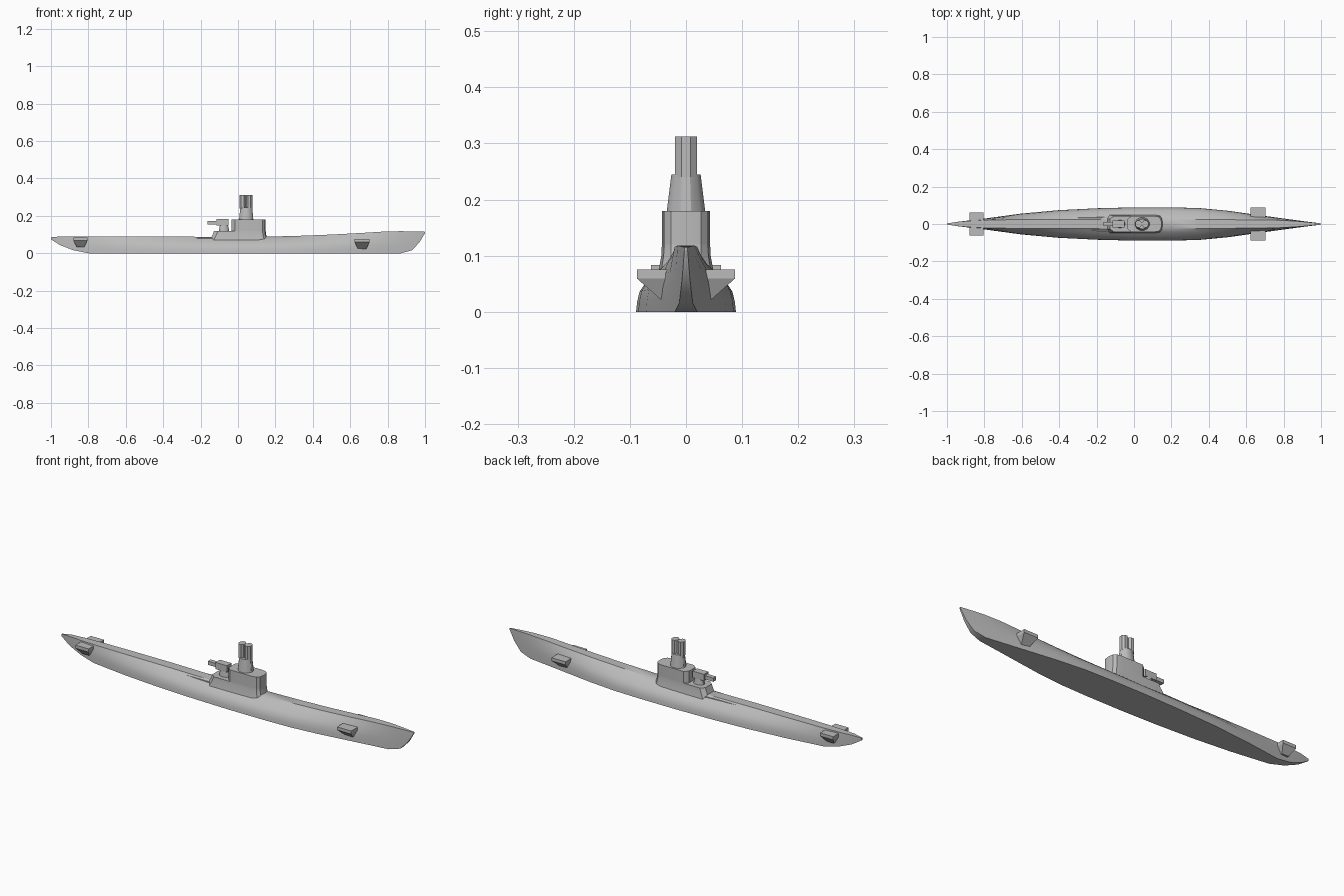
import bpy, bmesh, math

default = bpy.data.objects.get("Cube")
if default:
    bpy.data.objects.remove(default, do_unlink=True)

grey = bpy.data.materials.new("hull grey")
grey.use_nodes = True
colour = (0.5, 0.5, 0.5, 1)
grey.diffuse_color = colour
grey.node_tree.nodes["Principled BSDF"].inputs["Base Color"].default_value = colour


def loft(name, rings, angle=30):
    """Skin a list of equal rings and cap both ends."""
    bm = bmesh.new()
    loops = [[bm.verts.new(p) for p in ring] for ring in rings]
    n = len(loops[0])
    for a, b in zip(loops, loops[1:]):
        for i in range(n):
            j = (i + 1) % n
            bm.faces.new((a[i], a[j], b[j], b[i]))
    bm.faces.new(loops[0][::-1])
    bm.faces.new(loops[-1])
    bmesh.ops.recalc_face_normals(bm, faces=bm.faces)
    mesh = bpy.data.meshes.new(name)
    bm.to_mesh(mesh)
    bm.free()
    mesh.materials.append(grey)
    obj = bpy.data.objects.new(name, mesh)
    bpy.context.collection.objects.link(obj)
    bpy.ops.object.select_all(action='DESELECT')
    obj.select_set(True)
    bpy.context.view_layer.objects.active = obj
    bpy.ops.object.shade_smooth_by_angle(angle=math.radians(angle))
    return obj


def rect(x0, x1, y0, y1, z):
    return [(x0, y0, z), (x1, y0, z), (x1, y1, z), (x0, y1, z)]


def oval(cx, rx, ry, z, n=12, power=1.0):
    """Ellipse; a power below one squares it off."""
    pts = []
    for i in range(n):
        a = 2 * math.pi * (i + 0.5) / n
        c, s = math.cos(a), math.sin(a)
        pts.append((cx + rx * math.copysign(abs(c) ** power, c),
                    ry * math.copysign(abs(s) ** power, s), z))
    return pts


def tower_ring(x0, x1, w, z):
    """Square at the back, rounded at the front."""
    r = min(w, (x1 - x0) / 2)
    arc = [math.radians(a) for a in range(-90, 91, 30)]
    nose = [(x1 - r + r * math.cos(a) ** 0.7, w * math.copysign(abs(math.sin(a)) ** 0.7, math.sin(a)), z)
            for a in arc]
    return [(x0, -w * 0.6, z), (x0 + 0.02, -w, z)] + nose + [(x0 + 0.02, w, z), (x0, w * 0.6, z)]


# Hull stations: x, keel height, deck height, keel half width, deck half width
stations = [
    (-1, .074, .085, .003, .003), (-.95, .043, .09, .011, .011),
    (-.88, .016, .09, .019, .017), (-.8, 0, .09, .029, .021),
    (-.6, 0, .09, .056, .024), (-.4, 0, .09, .074, .025),
    (-.2, 0, .088, .084, .025), (0, 0, .087, .089, .025),
    (.2, 0, .09, .089, .025), (.35, 0, .094, .085, .024),
    (.5, 0, .1, .071, .023), (.65, 0, .108, .05, .022),
    (.78, 0, .116, .032, .02), (.87, 0, .118, .02, .015),
    (.93, .016, .117, .012, .01), (.97, .058, .116, .007, .006),
    (1, .108, .115, .003, .003),
]
section = [(0, 0), (.2, .03), (.4, .1), (.62, .3), (.85, .7), (1, 1)]
rings = []
for x, low, high, keel, deck in stations:
    side = [(x, keel + (deck - keel) * f, low + (high - low) * t) for t, f in section]
    rings.append(side + [(px, -py, pz) for px, py, pz in reversed(side)])
loft("hull", rings, 35)

# Raised casing that widens toward the tower
loft("aft_casing", [[(x, -w, .06), (x, w, .06), (x, w, .082), (x, -w, .082)]
                    for x, w in ((-.58, .026), (-.35, .032), (-.13, .038))])

# Conning tower with flared foot, and the lower gun platform behind it
loft("tower_base", [tower_ring(-.15, .16, .05, .065), tower_ring(-.146, .157, .048, .078),
                    tower_ring(-.135, .15, .044, .1), tower_ring(-.128, .148, .043, .12)])
loft("tower", [tower_ring(-.035, .148, .043, z) for z in (.115, .18)])

# Periscope fairing and twin columns
loft("mast_fairing", [oval(.044, .04, .036, .175), oval(.044, .033, .027, .245)])
for tag, cx in (("aft", .024), ("fore", .06)):
    loft(tag + "_periscope", [oval(cx, .018, .021, z, 8) for z in (.24, .312)])
loft("periscope_web", [rect(.024, .06, -.01, .01, z) for z in (.24, .31)])

# Deck gun
loft("gun_pedestal", [oval(-.075, .03, .022, .115), oval(-.075, .022, .018, .152)])
loft("gun_cradle", [rect(-.115, -.05, -.018, .018, z) for z in (.148, .182)])
loft("gun_barrel", [rect(-.163, -.08, -.011, .011, z) for z in (.154, .173)])

# Diving planes: a flat plate on a tapering bracket, on both sides
for tag, x0, x1, reach, top, drop in (("bow", .624, .704, .087, .075, .053),
                                      ("stern", -.88, -.805, .062, .083, .05)):
    for side, s in (("left", 1), ("right", -1)):
        inner, foot = reach * .2, reach * .52
        loft(f"{tag}_plane_{side}", [
            rect(x0, x1, s * inner, s * reach, top),
            rect(x0, x1, s * inner, s * reach, top - .016),
            rect(x0 + .018, x1 - .018, s * inner, s * foot, top - drop)], 20)
